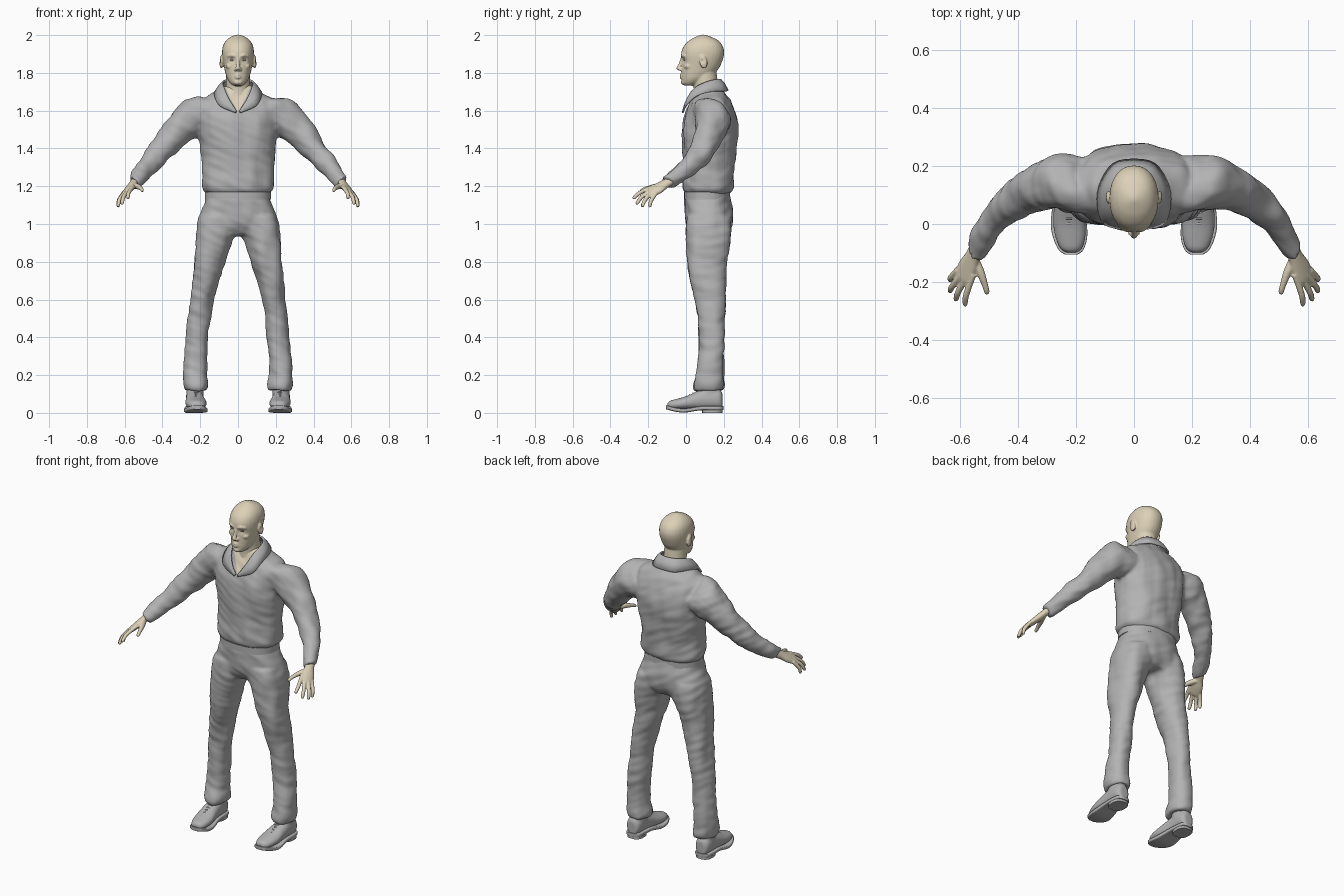
import bpy, bmesh, math
from mathutils import Vector, Matrix, noise

if "Cube" in bpy.data.objects:
    bpy.data.objects.remove(bpy.data.objects["Cube"])

X, Y, Z = Vector((1, 0, 0)), Vector((0, 1, 0)), Vector((0, 0, 1))


def material(name, r, g, b):
    m = bpy.data.materials.new(name)
    m.use_nodes = True
    m.diffuse_color = (r, g, b, 1)
    m.node_tree.nodes["Principled BSDF"].inputs["Base Color"].default_value = (r, g, b, 1)
    return m


SKIN = material("warm skin", 0.72, 0.64, 0.48)
CLOTH = material("grey cloth", 0.45, 0.45, 0.45)
EYE = material("eye grey", 0.3, 0.3, 0.3)


def spline(rows, steps=4):
    """Catmull-Rom interpolation of equal-length number rows."""
    out = []
    for i in range(len(rows) - 1):
        a, b, c, d = (rows[max(0, min(len(rows) - 1, i + k))] for k in (-1, 0, 1, 2))
        for s in range(steps):
            t = s / steps
            out.append([q + t / 2 * (r - p + t * (2 * p - 5 * q + 4 * r - w + t * (3 * (q - r) + w - p)))
                        for p, q, r, w in zip(a, b, c, d)])
    return out + [list(rows[-1])]


def loft(bm, rows, u, v, power=2.0, n=28):
    """Rows are x, y, z, radius along u, radius along v."""
    rings = []
    for x, y, z, ru, rv in rows:
        ring = []
        for k in range(n):
            c, s = math.cos(math.tau * k / n), math.sin(math.tau * k / n)
            c, s = (math.copysign(abs(w) ** (2 / power), w) for w in (c, s))
            ring.append(bm.verts.new(Vector((x, y, z)) + u * ru * c + v * rv * s))
        rings.append(ring)
    faces = [bm.faces.new(rings[0]), bm.faces.new(rings[-1])]
    for a, b in zip(rings, rings[1:]):
        faces += [bm.faces.new((a[k - 1], a[k], b[k], b[k - 1])) for k in range(n)]
    bmesh.ops.recalc_face_normals(bm, faces=faces)


def stack(bm, rows, power=2.0):
    """Rows are z, centre x, half width, front y, back y."""
    loft(bm, [(cx, (f + b) / 2, z, w, (b - f) / 2) for z, cx, w, f, b in spline(rows)], X, Y, power)


def limb(bm, rows, side=1):
    """Rows are x, y, z, radius."""
    rows = [(side * x, y, z, r, r) for x, y, z, r in rows]
    d = (Vector(rows[-1][:3]) - Vector(rows[0][:3])).normalized()
    u = d.cross(Z if abs(d.z) < 0.9 else Y).normalized()
    loft(bm, spline(rows), u, u.cross(d), n=16)


def ball(bm, centre, size, turn=0.0):
    m = Matrix.Translation(centre) @ Matrix.Rotation(turn, 4, 'X') @ Matrix.Diagonal((*size, 1))
    bmesh.ops.create_uvsphere(bm, u_segments=20, v_segments=12, radius=1, matrix=m)


def finish(name, bm, mats, voxel=0, relax=0, angle=60):
    mesh = bpy.data.meshes.new(name)
    bm.to_mesh(mesh)
    bm.free()
    ob = bpy.data.objects.new(name, mesh)
    bpy.context.collection.objects.link(ob)
    for m in mats:
        mesh.materials.append(m)
    bpy.ops.object.select_all(action='DESELECT')
    ob.select_set(True)
    bpy.context.view_layer.objects.active = ob
    if voxel:
        mod = ob.modifiers.new("Fuse", 'REMESH')
        mod.mode, mod.voxel_size = 'VOXEL', voxel
        bpy.ops.object.modifier_apply(modifier="Fuse")
        mod = ob.modifiers.new("Relax", 'SMOOTH')
        mod.iterations, mod.factor = relax, 0.5
        bpy.ops.object.modifier_apply(modifier="Relax")
    bpy.ops.object.shade_smooth_by_angle(angle=math.radians(angle))
    return ob


def folds(ob, strength):
    """Soft cloth folds, running mostly along the body."""
    shifts = []
    for v in ob.data.vertices:
        p = v.co
        long_fold = noise.noise(Vector((p.x * 14, p.y * 14, p.z * 6)))
        fine_fold = noise.noise(Vector((p.x * 9, p.y * 9, p.z * 28 + p.x * 12)))
        shifts.append(v.normal * strength * (long_fold + 0.5 * fine_fold))
    for v, s in zip(ob.data.vertices, shifts):
        v.co += s


# Shirt: torso and sleeves fused together
bm = bmesh.new()
stack(bm, [(1.16, 0, .165, .0, .23), (1.19, 0, .19, -.018, .25), (1.3, 0, .187, -.014, .255),
           (1.4, 0, .197, -.016, .268), (1.5, 0, .21, -.02, .278), (1.58, 0, .215, -.004, .265),
           (1.65, 0, .195, .022, .235), (1.69, 0, .14, .04, .212), (1.73, 0, .075, .055, .185)], 2.3)
for s in (1, -1):
    limb(bm, [(.14, .14, 1.59, .1), (.21, .14, 1.575, .112), (.285, .135, 1.525, .092), (.36, .11, 1.45, .075),
              (.43, .07, 1.365, .062), (.5, -.01, 1.28, .05), (.55, -.095, 1.222, .04)], s)
shirt = finish("shirt", bm, [CLOTH, SKIN], 0.01, 6)
folds(shirt, 0.009)

# Open neck: cut a clean V into the front and colour it as skin
bm = bmesh.new()
bm.from_mesh(shirt.data)
tip = Vector((0, 0, 1.585))
for s in (1, -1):
    near = [f for f in bm.faces if f.calc_center_median().z > 1.56 and f.calc_center_median().y < .1]
    geom = near + list({e for f in near for e in f.edges}) + list({v for f in near for v in f.verts})
    bmesh.ops.bisect_plane(bm, geom=geom, plane_co=tip, plane_no=(s, 0, -.48))
for f in bm.faces:
    c = f.calc_center_median()
    f.material_index = int(c.y < .1 and abs(c.x) < (c.z - tip.z) * .48)
bm.to_mesh(shirt.data)
bm.free()

# Collar: folded strip from the nape to the point of the V
inner = spline([(0, .18, 1.765), (.05, .165, 1.763), (.078, .115, 1.752), (.072, .05, 1.72),
                (.05, .01, 1.665), (.008, -.012, 1.592)])
outer = spline([(0, .222, 1.705), (.07, .207, 1.703), (.118, .13, 1.70), (.122, .05, 1.675),
                (.096, -.002, 1.625), (.012, -.018, 1.588)])
bm = bmesh.new()
rows = [[bm.verts.new(Vector(a).lerp(Vector(b), t) + Vector((0, 0, .03 * t * (1 - t))))
         for t in (0, .15, .5, 1)] for a, b in zip(inner, outer)]
for a, b in zip(rows, rows[1:]):
    for k in range(3):
        bm.faces.new((a[k], a[k + 1], b[k + 1], b[k]))
collar = finish("collar", bm, [CLOTH])
collar.modifiers.new("Mirror", 'MIRROR').use_clip = True
solid = collar.modifiers.new("Thickness", 'SOLIDIFY')
solid.thickness, solid.offset = 0.01, 0

# Trousers: hips and both legs fused together
bm = bmesh.new()
stack(bm, [(1.19, 0, .162, -.002, .222), (1.12, 0, .175, -.01, .238), (1.05, 0, .2, -.006, .25),
           (.99, 0, .212, .005, .245), (.94, 0, .19, .03, .215)], 2.3)
for s in (1, -1):
    stack(bm, [(1.04, s * .105, .1, .0, .24), (.96, s * .118, .106, -.002, .24), (.88, s * .136, .094, .0, .228),
               (.78, s * .157, .08, .008, .215), (.66, s * .18, .067, .03, .21), (.58, s * .192, .06, .045, .207),
               (.45, s * .212, .06, .068, .205), (.32, s * .222, .06, .066, .2), (.2, s * .227, .062, .055, .2),
               (.15, s * .222, .066, .042, .203), (.12, s * .222, .062, .045, .2)], 2.2)
trousers = finish("trousers", bm, [CLOTH], 0.01, 6)
folds(trousers, 0.009)

# Waistband and fly seam
bm = bmesh.new()
loft(bm, [(0, .112, z, .174, .122) for z in (1.13, 1.17)], X, Y, 2.3)
finish("waistband", bm, [CLOTH])

# Head: skull, neck, face features and ears fused together
bm = bmesh.new()
stack(bm, [(1.732, 0, .022, -.008, .04), (1.745, 0, .04, -.02, .07), (1.77, 0, .057, -.024, .12),
           (1.8, 0, .067, -.024, .155), (1.83, 0, .074, -.023, .178), (1.86, 0, .08, -.022, .191),
           (1.89, 0, .084, -.026, .2), (1.92, 0, .084, -.022, .201), (1.95, 0, .077, -.006, .19),
           (1.975, 0, .06, .022, .166), (1.992, 0, .036, .055, .13), (2.002, 0, .01, .08, .1)], 2.15)
stack(bm, [(1.6, 0, .07, .03, .17), (1.68, 0, .067, .04, .172), (1.73, 0, .064, .04, .17),
           (1.82, 0, .062, .03, .16)])
limb(bm, [(0, -.02, 1.88, .008), (0, -.029, 1.85, .009), (0, -.038, 1.822, .013), (0, -.03, 1.812, .009)])
for s in (1, -1):
    ball(bm, (s * .013, -.028, 1.818), (.009, .011, .008))
    limb(bm, [(.008, -.022, 1.887, .006), (.03, -.018, 1.893, .009), (.056, .002, 1.888, .007)], s)
    ball(bm, (s * .045, .012, 1.835), (.02, .022, .016))
    ball(bm, (s * .088, .092, 1.858), (.011, .021, .036), .2)
for z, r in ((1.79, .007), (1.775, .008)):
    limb(bm, [(-.026, -.012, 1.783, .004), (0, -.027, z, r), (.026, -.012, 1.783, .004)])
ball(bm, (0, -.012, 1.75), (.024, .016, .014))
head = finish("head", bm, [SKIN], 0.0045, 4)
# Press in eye sockets and ear hollows
for v in head.data.vertices:
    p = Vector((abs(v.co.x), v.co.y, v.co.z))
    for spot, size, push in (((.031, -.012, 1.868), .013, (0, .009, 0)), ((.1, .086, 1.862), .011, (-.007, 0, 0))):
        a = math.exp(-((p - Vector(spot)).length / size) ** 2)
        v.co += Vector((math.copysign(push[0] * a, -v.co.x) if v.co.x < 0 and push[0] == 0 else
                        push[0] * a * (1 if v.co.x > 0 else -1), push[1] * a, 0))

bm = bmesh.new()
for s in (1, -1):
    ball(bm, (s * .031, .0005, 1.868), (.014, .013, .0075))
finish("eyes", bm, [EYE])

# Hands: palm, four fingers and thumb fused together
fingers = [((.56, -.195, 1.187), (.585, -.283, 1.135)), ((.583, -.195, 1.172), (.617, -.265, 1.105)),
           ((.602, -.185, 1.16), (.638, -.235, 1.092)), ((.613, -.165, 1.15), (.637, -.195, 1.09))]
for s, side in ((1, "left"), (-1, "right")):
    bm = bmesh.new()
    u = Vector((s * .058, .04, -.042)).normalized()
    v = u.cross(Vector((s * .05, -.11, -.065))).normalized()
    loft(bm, spline([(s * .537, -.07, 1.236, .026, .022), (s * .556, -.11, 1.212, .028, .02),
                     (s * .573, -.145, 1.19, .037, .019), (s * .589, -.185, 1.17, .038, .015),
                     (s * .594, -.2, 1.163, .03, .009)]), u, v)
    for base, end in fingers:
        a, b = Vector(base), Vector(end)
        mid = a.lerp(b, .5) + Vector((.006, -.004, .005))
        limb(bm, [(*a.lerp(b, -.25), .011), (*mid, .0108), (*a.lerp(b, .9), .0095), (*b, .004)], s)
    limb(bm, [(.552, -.118, 1.203, .016), (.53, -.165, 1.198, .0145), (.514, -.21, 1.188, .011),
              (.507, -.235, 1.178, .0095), (.505, -.243, 1.174, .004)], s)
    finish(side + "_hand", bm, [SKIN], 0.004, 3)

# Shoes: upper with ankle, welted sole, heel block and laces
for s, side in ((1, "left"), (-1, "right")):
    bm = bmesh.new()
    loft(bm, spline([(s * cx, y, top / 2 + .01, w, top / 2 - .008) for y, cx, w, top in
                     ((-.098, .216, .02, .05), (-.085, .217, .037, .062), (-.05, .219, .051, .072),
                      (0, .223, .056, .086), (.05, .227, .05, .108), (.1, .23, .046, .125),
                      (.16, .231, .045, .125), (.185, .231, .036, .115), (.193, .231, .02, .1))]), X, Z, 2.2)
    stack(bm, [(.07, s * .229, .046, .07, .185), (.18, s * .226, .045, .075, .18)])
    finish(side + "_shoe", bm, [CLOTH], 0.006, 5)
    bm = bmesh.new()
    loft(bm, spline([(s * cx, y, z, w, .011) for y, cx, w, z in
                     ((-.106, .216, .02, .03), (-.09, .217, .042, .026), (-.05, .22, .058, .016),
                      (0, .225, .062, .013), (.07, .229, .052, .024), (.13, .231, .05, .025),
                      (.18, .231, .043, .025), (.198, .231, .02, .025))]), X, Z, 6)
    loft(bm, [(s * .231, .14, z, .047, .054) for z in (0, .03)], X, Y, 2.6)
    finish(side + "_sole", bm, [CLOTH], angle=40)
    bm = bmesh.new()
    for k in range(4):
        y, z = .002 + k * .018, .082 + k * .0085
        limb(bm, [(.196, y, z - .008, .004), (.224, y, z + .005, .004), (.252, y, z - .008, .004)], s)
    finish(side + "_laces", bm, [CLOTH])
